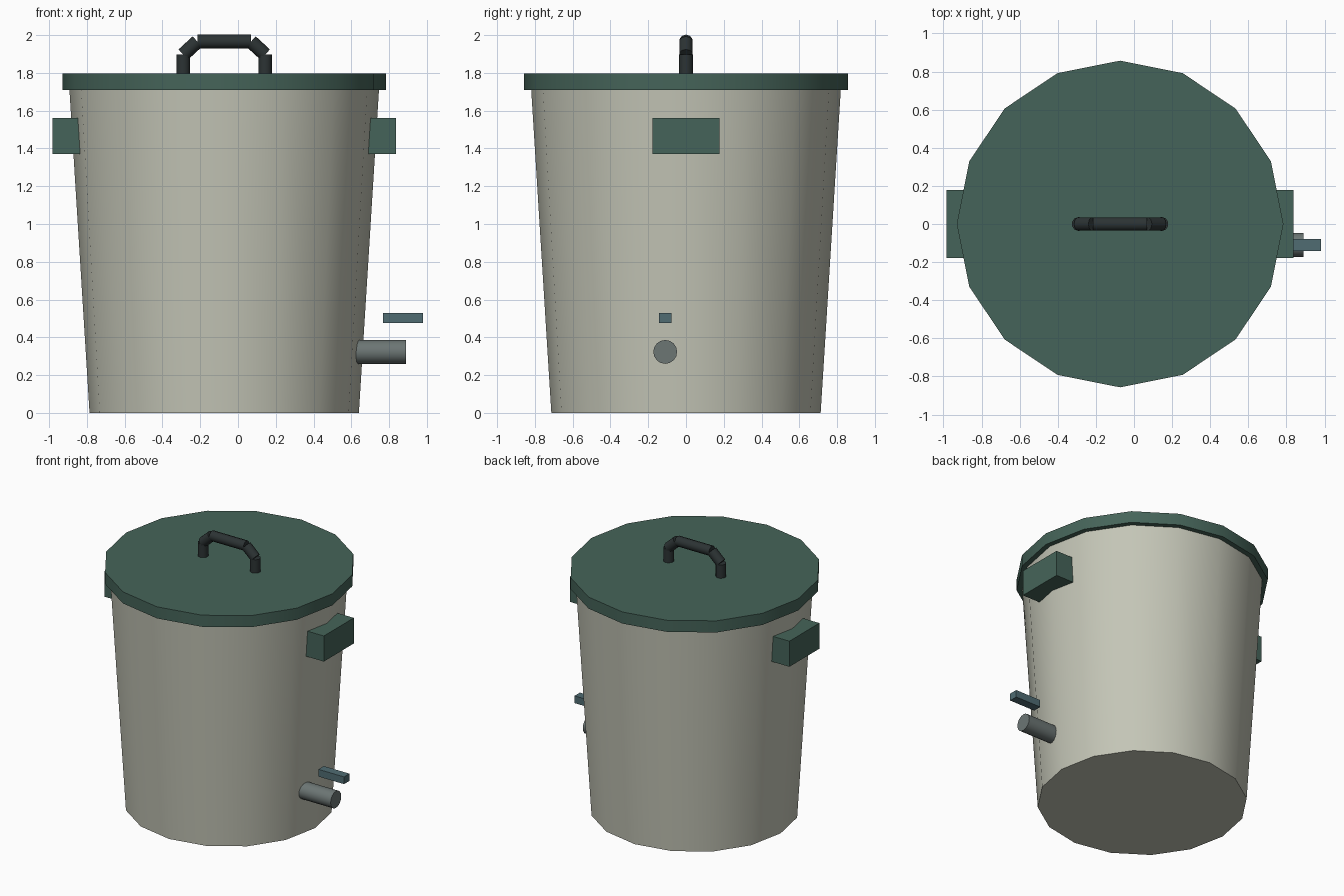
import bpy, math
from mathutils import Vector

if "Cube" in bpy.data.objects:
    bpy.data.objects.remove(bpy.data.objects["Cube"])

CX = -0.073  # axis of the bin


def material(name, rgb):
    m = bpy.data.materials.new(name)
    m.diffuse_color = (*rgb, 1)
    m.use_nodes = True
    m.node_tree.nodes["Principled BSDF"].inputs["Base Color"].default_value = m.diffuse_color
    return m


BEIGE = material("beige", (0.55, 0.56, 0.47))
GREEN = material("green", (0.06, 0.127, 0.1))
DARK = material("dark", (0.025, 0.033, 0.034))
METAL = material("metal", (0.15, 0.18, 0.175))
TEAL = material("teal", (0.08, 0.15, 0.17))


def finish(name, mat, smooth=True):
    o = bpy.context.object
    o.name = name
    o.data.materials.append(mat)
    if smooth:
        bpy.ops.object.shade_smooth_by_angle(angle=math.radians(40))
    return o


def rod(name, a, b, r1, r2, sides, mat):
    a, b = Vector(a), Vector(b)
    d = b - a
    bpy.ops.mesh.primitive_cone_add(vertices=sides, radius1=r1, radius2=r2, depth=d.length,
                                    location=(a + b) / 2,
                                    rotation=d.to_track_quat('Z', 'Y').to_euler())
    return finish(name, mat)


def box(name, lo, hi, mat):
    lo, hi = Vector(lo), Vector(hi)
    bpy.ops.mesh.primitive_cube_add(size=1, location=(lo + hi) / 2)
    o = finish(name, mat, False)
    o.scale = hi - lo
    bpy.ops.object.transform_apply(location=False, rotation=False, scale=True)
    return o


# Tapered body and lid
rod("bin_body", (CX, 0, 0), (CX, 0, 1.72), 0.713, 0.82, 16, BEIGE)
rod("lid", (CX, 0, 1.71), (CX, 0, 1.797), 0.857, 0.857, 16, GREEN)

# Side grips
for side, label in ((-1, "left"), (1, "right")):
    xs = sorted((CX + side * 0.76, CX + side * 0.91))
    box(label + "_grip", (xs[0], -0.178, 1.37), (xs[1], 0.178, 1.562), GREEN)

# Lid handle made of straight tube segments
path = [(-0.217, 1.79), (-0.217, 1.897), (-0.142, 1.966),
        (0.142, 1.966), (0.217, 1.897), (0.217, 1.79)]
for i, (p, q) in enumerate(zip(path, path[1:])):
    rod(f"lid_handle_{i + 1}", (CX + p[0], 0, p[1]), (CX + q[0], 0, q[1]), 0.037, 0.037, 10, DARK)

# Drain spigot and its lever
rod("spigot", (0.59, -0.11, 0.323), (0.89, -0.11, 0.323), 0.063, 0.063, 16, METAL)
box("spigot_lever", (0.767, -0.142, 0.475), (0.98, -0.078, 0.529), TEAL)
